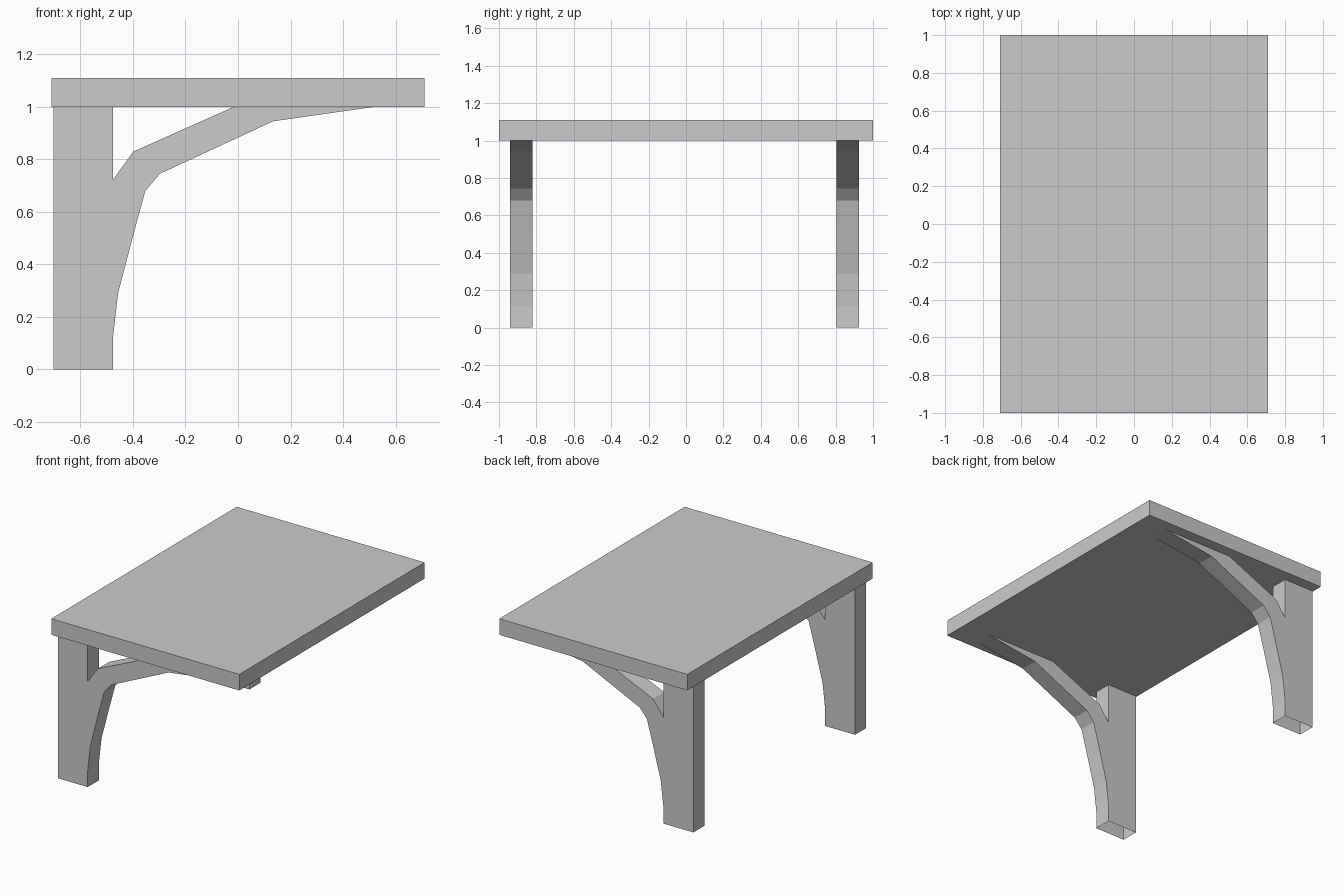
import bpy, bmesh

if "Cube" in bpy.data.objects:
    bpy.data.objects.remove(bpy.data.objects["Cube"])

# Side profile (x, z) of a leg with its curved brace, counter-clockwise from the front
PROFILE = [
    (-0.703, 0.0), (-0.477, 0.0), (-0.477, 0.115), (-0.457, 0.29),
    (-0.394, 0.53), (-0.353, 0.68), (-0.298, 0.745), (0.133, 0.945),
    (0.518, 1.0), (-0.017, 1.0), (-0.399, 0.83), (-0.477, 0.722),
    (-0.477, 1.0), (-0.703, 1.0),
]


def finish(name, bm):
    mesh = bpy.data.meshes.new(name)
    bm.to_mesh(mesh)
    bm.free()
    obj = bpy.data.objects.new(name, mesh)
    bpy.context.collection.objects.link(obj)
    return obj


def braced_leg(name, y0, y1):
    """Extruded profile, left open at the foot and under the tabletop."""
    bm = bmesh.new()
    front = [bm.verts.new((x, y0, z)) for x, z in PROFILE]
    back = [bm.verts.new((x, y1, z)) for x, z in PROFILE]
    bm.faces.new(front)
    bm.faces.new(back[::-1])
    n = len(PROFILE)
    for i in range(n):
        j = (i + 1) % n
        if PROFILE[i][1] != PROFILE[j][1]:
            bm.faces.new((front[j], front[i], back[i], back[j]))
    return finish(name, bm)


# Tabletop slab
bm = bmesh.new()
bmesh.ops.create_cube(bm, size=1)
bmesh.ops.scale(bm, vec=(1.42, 2.0, 0.11), verts=bm.verts)
bmesh.ops.translate(bm, vec=(0, 0, 1.055), verts=bm.verts)
finish("tabletop", bm)

# Two braced legs, one near each end
for name, y0 in (("front_leg", -0.94), ("back_leg", 0.805)):
    braced_leg(name, y0, y0 + 0.12)
